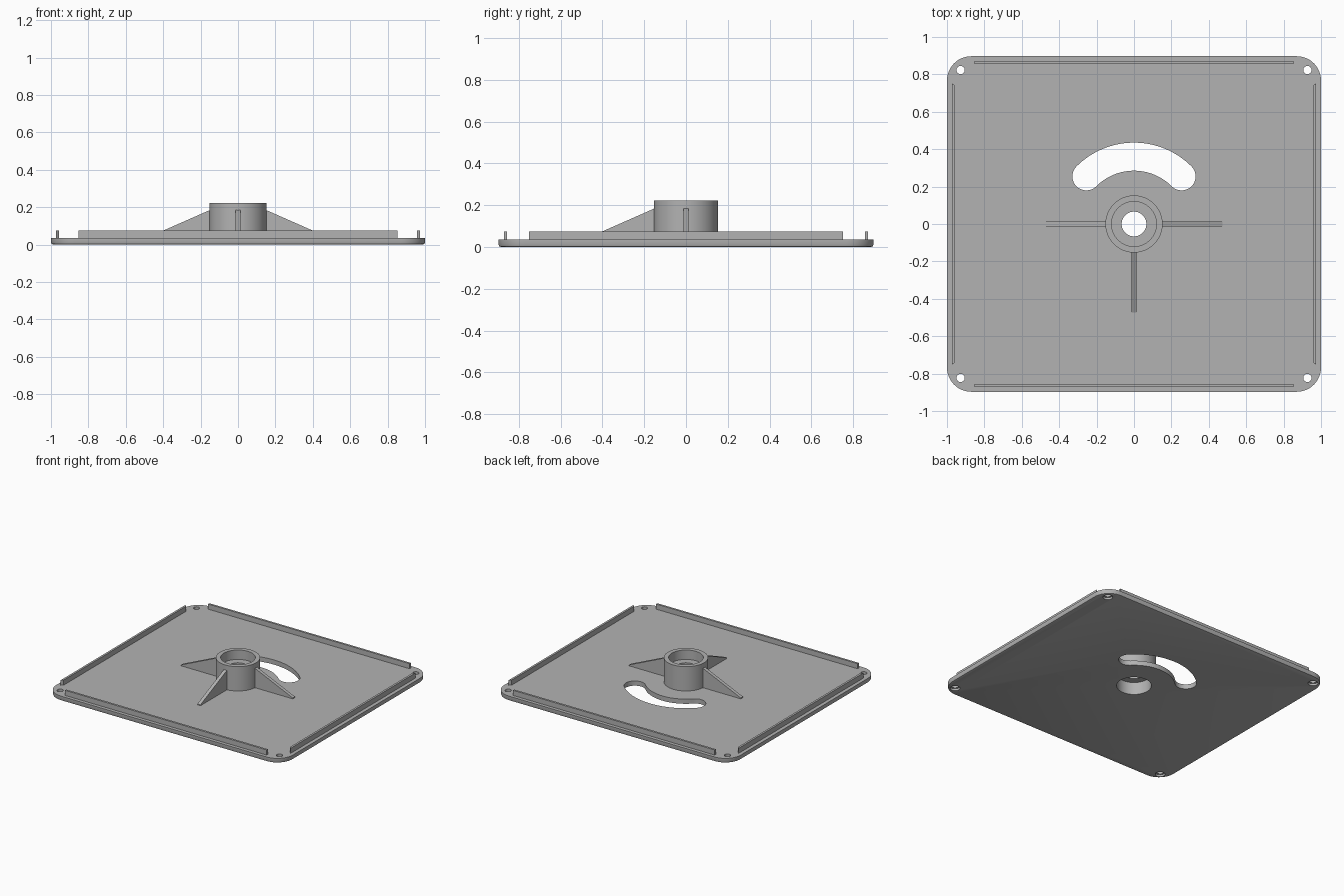
import bpy, bmesh, math

if "Cube" in bpy.data.objects:
    bpy.data.objects.remove(bpy.data.objects["Cube"])

GREY = bpy.data.materials.new("light_grey")
GREY.diffuse_color = (0.45, 0.45, 0.45, 1)
GREY.use_nodes = True
GREY.node_tree.nodes["Principled BSDF"].inputs["Base Color"].default_value = GREY.diffuse_color
TOP = 0.036            # top of the base plate


def loft(name, loops):
    """Closed solid through stacked loops of equal length."""
    bm = bmesh.new()
    rings = [[bm.verts.new(p) for p in loop] for loop in loops]
    n = len(rings[0])
    for a, b in zip(rings, rings[1:]):
        for i in range(n):
            j = (i + 1) % n
            bm.faces.new((a[i], a[j], b[j], b[i]))
    bm.faces.new(rings[0][::-1])
    bm.faces.new(rings[-1])
    bmesh.ops.recalc_face_normals(bm, faces=bm.faces)
    me = bpy.data.meshes.new(name)
    bm.to_mesh(me)
    bm.free()
    me.materials.append(GREY)
    ob = bpy.data.objects.new(name, me)
    bpy.context.collection.objects.link(ob)
    return ob


def prism(name, outline, z0, z1):
    return loft(name, [[(x, y, z) for x, y in outline] for z in (z0, z1)])


def arc(cx, cy, r, a0, a1, n):
    return [(cx + r * math.cos(math.radians(a0 + (a1 - a0) * i / n)),
             cy + r * math.sin(math.radians(a0 + (a1 - a0) * i / n)))
            for i in range(n + 1)]


def circle(cx, cy, r, n):
    return arc(cx, cy, r, 0, 360, n)[:-1]


def rounded_rect(hx, hy, r, inset, z):
    pts = []
    for k, (sx, sy) in enumerate([(1, 1), (-1, 1), (-1, -1), (1, -1)]):
        pts += arc(sx * (hx - r), sy * (hy - r), r - inset, 90 * k, 90 * k + 90, 12)
    return [(x, y, z) for x, y in pts]


def smooth(ob):
    bpy.ops.object.select_all(action='DESELECT')
    ob.select_set(True)
    bpy.context.view_layer.objects.active = ob
    bpy.ops.object.shade_smooth_by_angle(angle=math.radians(30))


def cut(ob, cutter):
    m = ob.modifiers.new("cut", 'BOOLEAN')
    m.operation, m.solver, m.object = 'DIFFERENCE', 'EXACT', cutter
    bpy.context.view_layer.objects.active = ob
    bpy.ops.object.modifier_apply(modifier=m.name)
    bpy.data.objects.remove(cutter)


# Base plate with rounded corners and a softened lower edge
plate = loft("base_plate", [rounded_rect(1, 0.897, 0.13, i, z)
                            for i, z in [(0.012, 0), (0.0035, 0.0035), (0, 0.012), (0, TOP)]])

# Hub opening
cut(plate, prism("hub_cutter", circle(0, 0, 0.12, 64), -0.1, 0.1))

# Curved slot with round ends
R, W, A = 0.36, 0.075, 45
slot = arc(0, 0, R + W, 90 - A, 90 + A, 32)
c = R * math.cos(math.radians(A))
slot += arc(-c, c, W, 90 + A, 270 + A, 16)[1:-1]
slot += arc(0, 0, R - W, 90 + A, 90 - A, 32)
slot += arc(c, c, W, 270 - A, 450 - A, 16)[1:-1]
cut(plate, prism("slot_cutter", slot, -0.1, 0.1))

# Corner screw holes, recessed from underneath
for sx in (-1, 1):
    for sy in (-1, 1):
        cut(plate, prism("hole_cutter", circle(sx * 0.927, sy * 0.823, 0.022, 24), -0.1, 0.1))
        cut(plate, prism("recess_cutter", circle(sx * 0.927, sy * 0.823, 0.034, 24), -0.1, 0.016))
smooth(plate)

# Hub: turned ring with an inner ledge
profile = [(0.153, TOP - 0.006), (0.153, 0.222), (0.12, 0.222), (0.12, 0.15),
           (0.066, 0.15), (0.066, 0.095), (0.12, 0.095), (0.12, TOP - 0.006)]
bm = bmesh.new()
N = 64
rings = [[bm.verts.new((r * math.cos(2 * math.pi * k / N), r * math.sin(2 * math.pi * k / N), z))
          for r, z in profile] for k in range(N)]
for k in range(N):
    a, b = rings[k], rings[(k + 1) % N]
    for i in range(len(profile)):
        j = (i + 1) % len(profile)
        bm.faces.new((a[i], b[i], b[j], a[j]))
bmesh.ops.recalc_face_normals(bm, faces=bm.faces)
me = bpy.data.meshes.new("hub")
bm.to_mesh(me)
bm.free()
me.materials.append(GREY)
hub = bpy.data.objects.new("hub", me)
bpy.context.collection.objects.link(hub)
smooth(hub)

# Three sloping ribs around the hub
side = [(0.145, TOP - 0.003), (0.472, TOP - 0.003), (0.472, 0.043), (0.145, 0.187)]
for name, deg in (("right_rib", 0), ("left_rib", 180), ("front_rib", -90)):
    rib = loft(name, [[(x, y, z) for x, z in side] for y in (-0.013, 0.013)])
    rib.rotation_euler.z = math.radians(deg)

# Edge rails; the side pair has slanted ends
for name, s in (("back", 1), ("front", -1)):
    prism(name + "_rail", [(-0.852, s * 0.855), (0.852, s * 0.855),
                           (0.852, s * 0.871), (-0.852, s * 0.871)], TOP - 0.003, 0.075)
for name, s in (("right", 1), ("left", -1)):
    prism(name + "_rail", [(s * 0.956, -0.74), (s * 0.972, -0.752),
                           (s * 0.972, 0.752), (s * 0.956, 0.74)], TOP - 0.003, 0.075)
